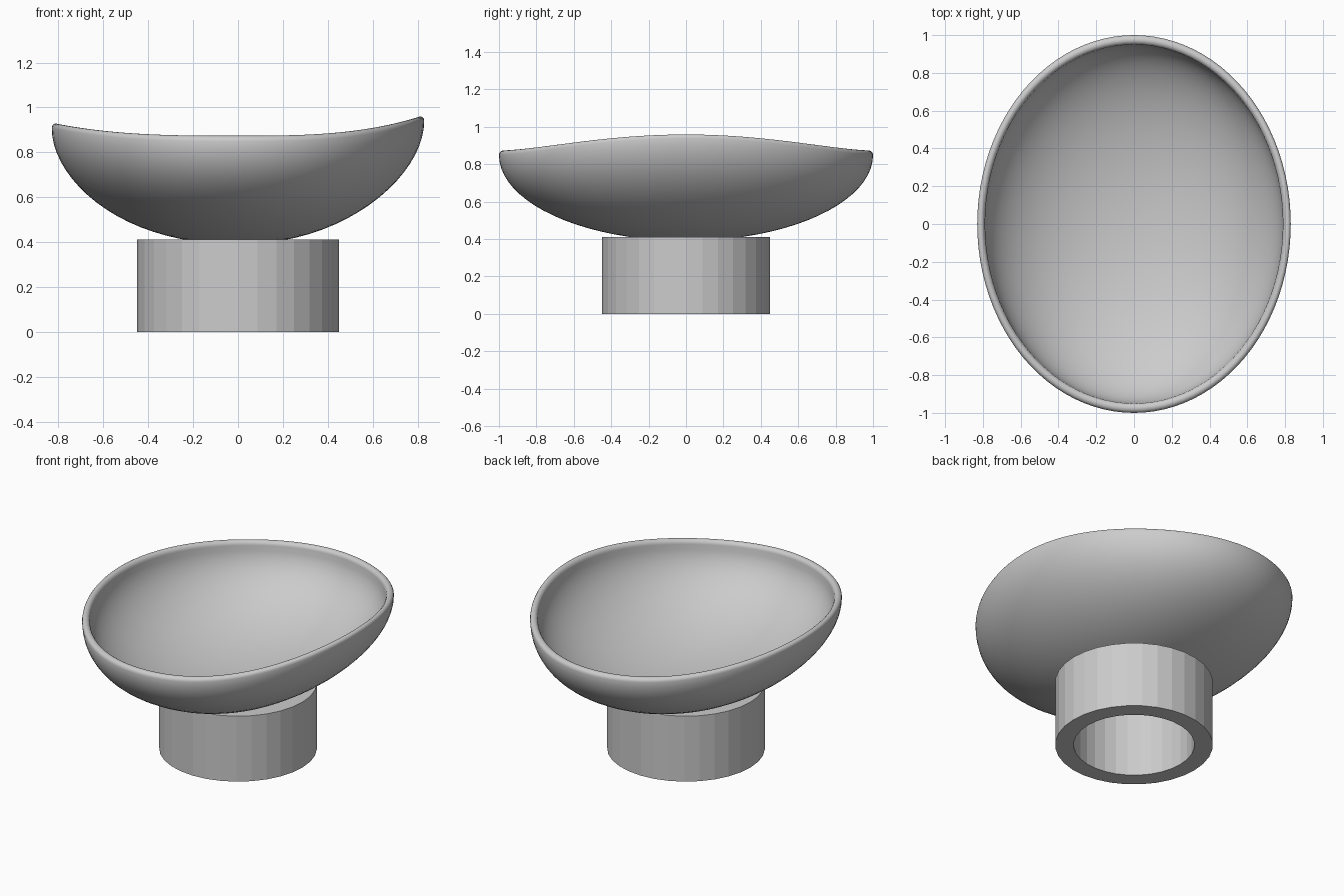
import bpy, bmesh
from math import sin, cos, pi, sqrt

if "Cube" in bpy.data.objects:
    bpy.data.objects.remove(bpy.data.objects["Cube"])


def lathe(name, rings, segments, place, closed=False):
    """Sweep a profile of (radius, height) pairs; radius 0 makes a pole."""
    bm = bmesh.new()
    loops = []
    for s, z in rings:
        count = 1 if s == 0 else segments
        loops.append([bm.verts.new(place(s, z, 2 * pi * i / segments)) for i in range(count)])
    pairs = list(zip(loops, loops[1:]))
    if closed:
        pairs.append((loops[-1], loops[0]))
    for a, b in pairs:
        for i in range(segments):
            j = (i + 1) % segments
            if len(a) == 1:
                bm.faces.new((a[0], b[j], b[i]))
            elif len(b) == 1:
                bm.faces.new((a[i], a[j], b[0]))
            else:
                bm.faces.new((a[i], a[j], b[j], b[i]))
    bmesh.ops.recalc_face_normals(bm, faces=bm.faces)
    mesh = bpy.data.meshes.new(name)
    bm.to_mesh(mesh)
    bm.free()
    obj = bpy.data.objects.new(name, mesh)
    bpy.context.collection.objects.link(obj)
    return obj


def bowl_point(s, z, a):
    # Oval plan; the two long sides sweep upward, the right one more
    c = cos(a)
    rise = 0.09 * s ** 2.2 if c > 0 else 0.058 * s ** 3
    return (0.83 * s * c, s * sin(a), z + rise * abs(c) ** 3)


# Bowl: outer shell, rounded rim, inner shell
N = 20
outer = [(sin(pi / 2 * i / N), 0.85 - 0.46 * cos(pi / 2 * i / N)) for i in range(N + 1)]
rim = [(0.975 + 0.025 * cos(pi * i / 8), 0.85 + 0.024 * sin(pi * i / 8)) for i in range(1, 8)]
inner = [(0.95 * s, 0.85 - (0.85 - z) * 0.90) for s, z in reversed(outer)]
bowl = lathe("bowl", outer + rim + inner, 96, bowl_point)
for p in bowl.data.polygons:
    p.use_smooth = True

# Base: open faceted ring
lathe("base_ring", [(0.45, 0), (0.45, 0.412), (0.345, 0.412), (0.345, 0)], 32,
      lambda s, z, a: (s * cos(a), s * sin(a), z), closed=True)
